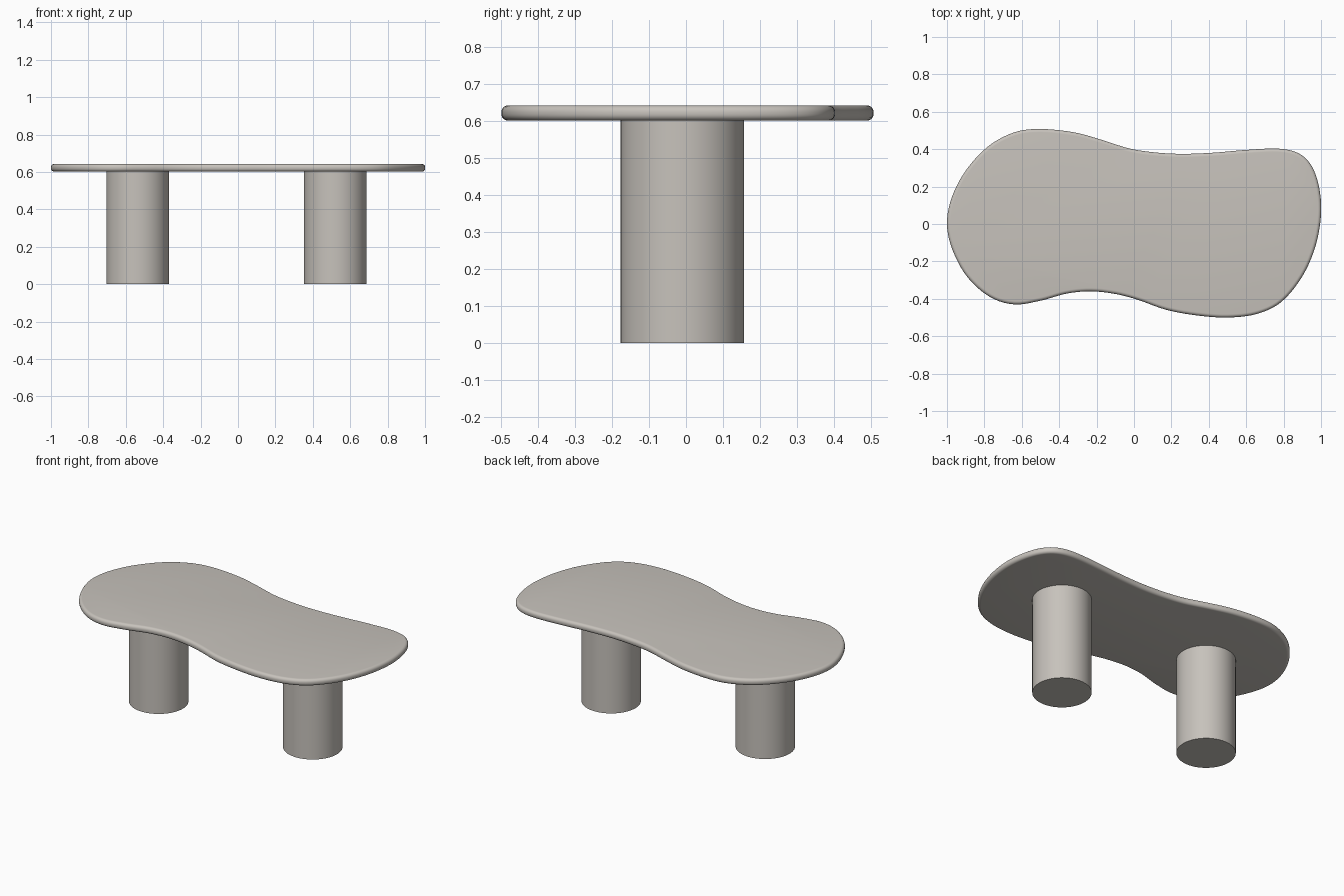
import bpy, bmesh, math
from mathutils import Vector

if "Cube" in bpy.data.objects:
    bpy.data.objects.remove(bpy.data.objects["Cube"])

stone = bpy.data.materials.new("warm grey")
stone.diffuse_color = (0.57, 0.54, 0.50, 1)
stone.use_nodes = True
stone.node_tree.nodes["Principled BSDF"].inputs["Base Color"].default_value = stone.diffuse_color

# Table top outline, counter-clockwise from the left end
OUTLINE = [(-1, 0), (-.97, -.14), (-.89, -.285), (-.77, -.39), (-.64, -.43),
           (-.5, -.41), (-.36, -.372), (-.23, -.36), (-.1, -.374), (.02, -.405),
           (.17, -.458), (.33, -.488), (.5, -.5), (.66, -.48), (.79, -.415),
           (.9, -.28), (.97, -.12), (1, .05), (.99, .195), (.95, .31),
           (.88, .378), (.77, .403), (.6, .396), (.42, .381), (.25, .375),
           (.1, .384), (-.03, .405), (-.17, .449), (-.32, .49), (-.5, .508),
           (-.64, .49), (-.78, .415), (-.9, .285), (-.975, .14)]


def smooth_loop(pts, steps):
    """Closed Catmull-Rom curve through the points."""
    p = [Vector(q) for q in pts]
    n, out = len(p), []
    for i in range(n):
        a, b, c, d = (p[(i + k) % n] for k in (-1, 0, 1, 2))
        for s in range(steps):
            t = s / steps
            out.append(0.5 * (2 * b + (c - a) * t + (2 * a - 5 * b + 4 * c - d) * t * t
                              + (3 * b - a - 3 * c + d) * t ** 3))
    return out


def finish(name, bm, angle):
    bmesh.ops.recalc_face_normals(bm, faces=bm.faces)
    me = bpy.data.meshes.new(name)
    bm.to_mesh(me)
    bm.free()
    me.materials.append(stone)
    ob = bpy.data.objects.new(name, me)
    bpy.context.collection.objects.link(ob)
    bpy.ops.object.select_all(action='DESELECT')
    ob.select_set(True)
    bpy.context.view_layer.objects.active = ob
    bpy.ops.object.shade_smooth_by_angle(angle=math.radians(angle))


# Table top: slab with a rounded edge, built as stacked inset rings
Z0, Z1, R = 0.602, 0.643, 0.018
loop = smooth_loop(OUTLINE, 5)
n = len(loop)
normals = []
for i in range(n):
    t = (loop[(i + 1) % n] - loop[i - 1]).normalized()
    normals.append(Vector((t.y, -t.x)))
arc = [i * math.pi / 12 for i in range(7)]
profile = [(R - R * math.sin(a), Z0 + R - R * math.cos(a)) for a in arc]
profile += [(R - R * math.cos(a), Z1 - R + R * math.sin(a)) for a in arc]
bm = bmesh.new()
rings = [[bm.verts.new((*(p - m * inset), z)) for p, m in zip(loop, normals)]
         for inset, z in profile]
for lo, hi in zip(rings, rings[1:]):
    for i in range(n):
        j = (i + 1) % n
        bm.faces.new((lo[i], lo[j], hi[j], hi[i]))
bm.faces.new(rings[0][::-1])
bm.faces.new(rings[-1])
finish("table_top", bm, 40)

# Two round column legs
for name, x in (("left_leg", -0.537), ("right_leg", 0.52)):
    bm = bmesh.new()
    bmesh.ops.create_cone(bm, cap_ends=True, segments=64, radius1=0.167,
                          radius2=0.167, depth=Z0 + 0.005)
    bmesh.ops.translate(bm, verts=bm.verts, vec=(x, -0.01, (Z0 + 0.005) / 2))
    finish(name, bm, 40)
